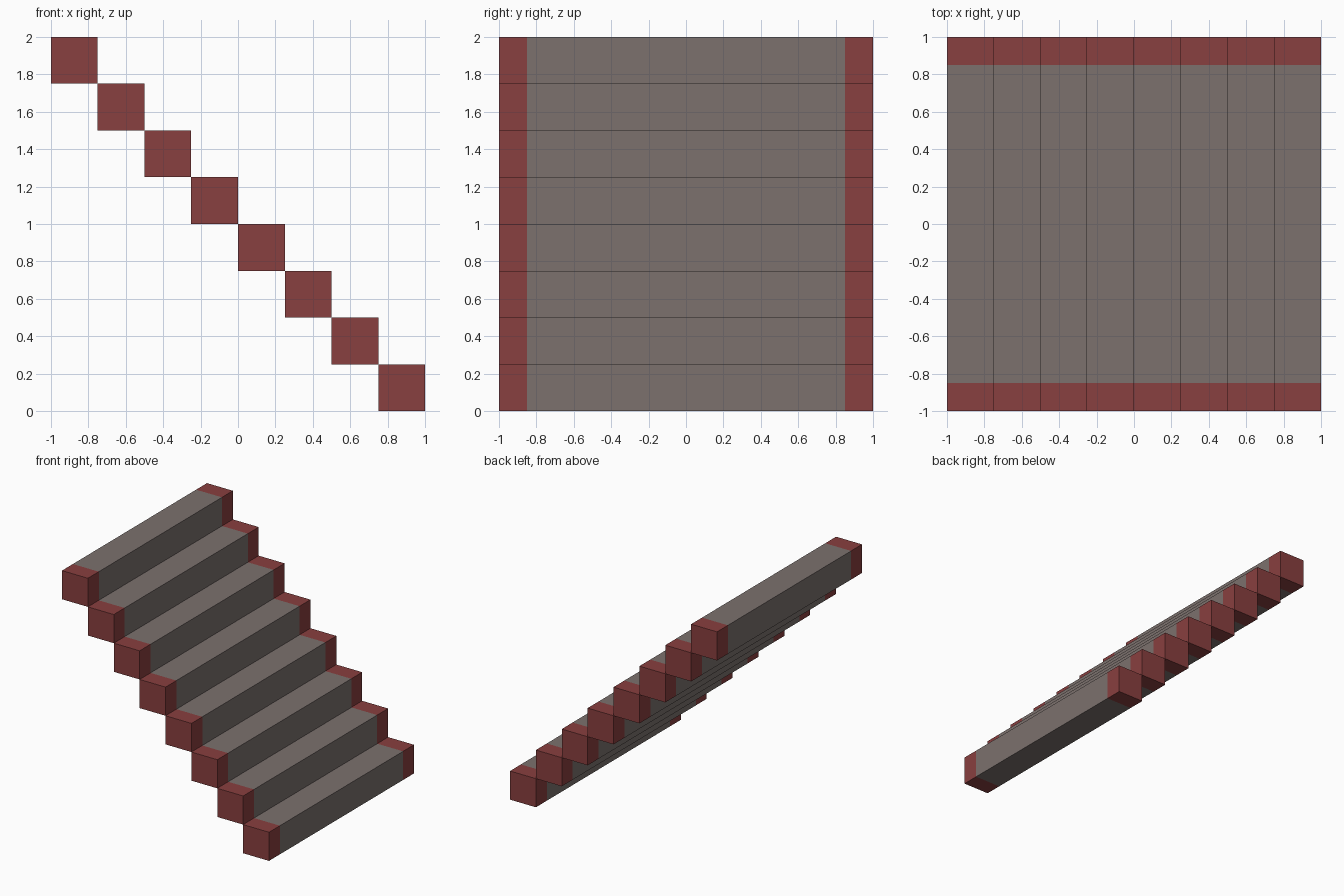
import bpy
import bmesh

if "Cube" in bpy.data.objects:
    bpy.data.objects.remove(bpy.data.objects["Cube"])

STEPS = 8
SIZE = 0.25      # tread depth and riser height
CARPET = 0.85    # half width of the grey middle strip


def material(name, color):
    m = bpy.data.materials.new(name)
    m.diffuse_color = color
    m.use_nodes = True
    m.node_tree.nodes["Principled BSDF"].inputs["Base Color"].default_value = m.diffuse_color
    return m


red = material("red_ends", (0.25, 0.05, 0.05, 1))
grey = material("warm_grey", (0.20, 0.165, 0.155, 1))


def make_step(name, x, z):
    bm = bmesh.new()
    bmesh.ops.create_cube(bm, size=1)
    bmesh.ops.scale(bm, vec=(SIZE, 2, SIZE), verts=bm.verts)
    # cut the bar where the red ends meet the grey middle
    for y in (-CARPET, CARPET):
        bmesh.ops.bisect_plane(bm, geom=bm.verts[:] + bm.edges[:] + bm.faces[:],
                               plane_co=(0, y, 0), plane_no=(0, 1, 0))
    for f in bm.faces:
        f.material_index = 1 if abs(f.calc_center_median().y) < CARPET - 0.01 else 0
    mesh = bpy.data.meshes.new(name)
    bm.to_mesh(mesh)
    bm.free()
    mesh.materials.append(red)
    mesh.materials.append(grey)
    step = bpy.data.objects.new(name, mesh)
    step.location = (x, 0, z)
    bpy.context.collection.objects.link(step)


# flight of steps, descending towards +x
for i in range(STEPS):
    offset = (i + 0.5) * SIZE
    make_step(f"step_{i + 1}", -1 + offset, 2 - offset)
